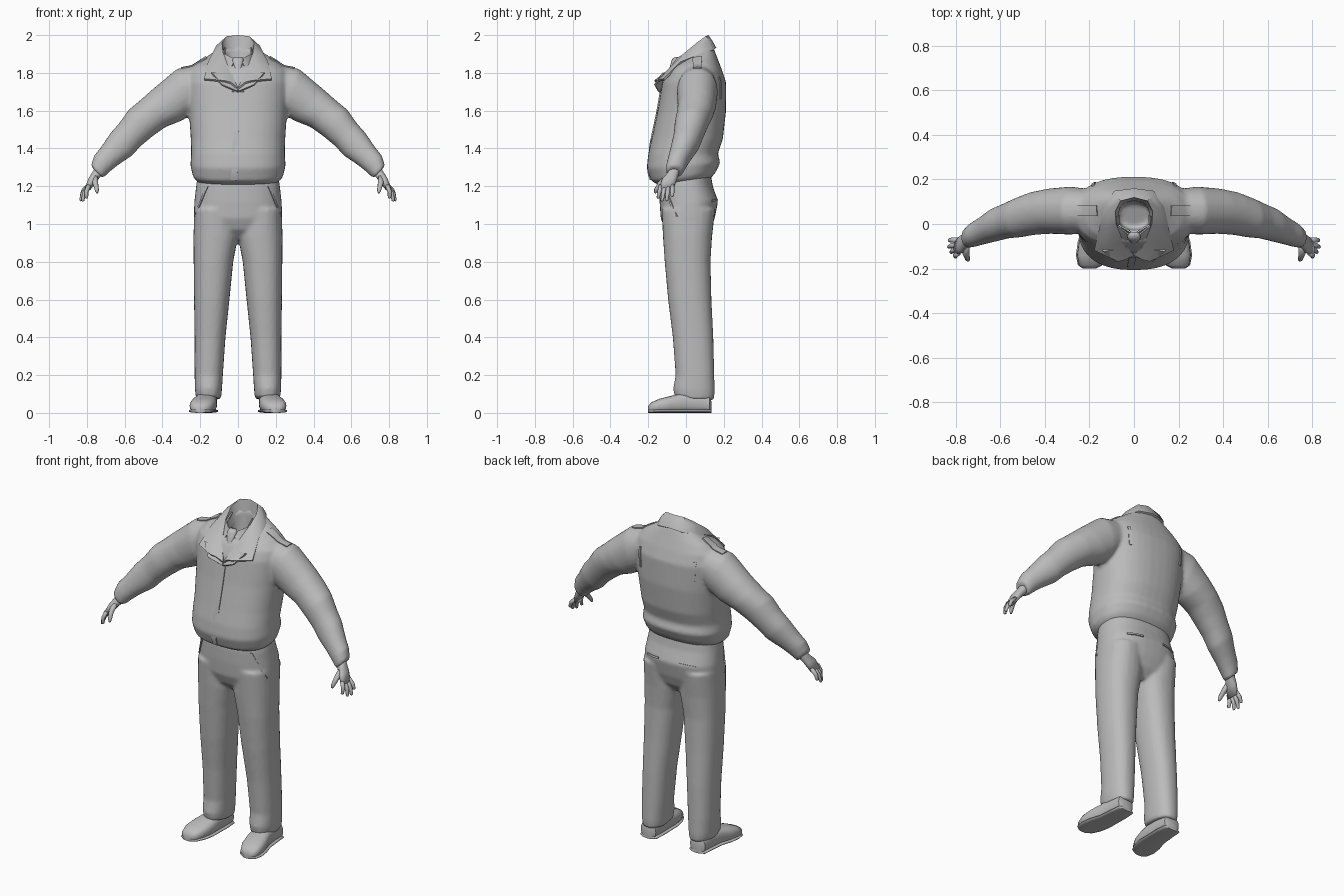
import bpy, bmesh, math
from mathutils import Vector

cube = bpy.data.objects.get("Cube")
if cube:
    bpy.data.objects.remove(cube, do_unlink=True)

grey = bpy.data.materials.new("plain grey")
grey.use_nodes = True
grey.diffuse_color = (0.5, 0.5, 0.5, 1)
grey.node_tree.nodes["Principled BSDF"].inputs["Base Color"].default_value = (0.5, 0.5, 0.5, 1)
X, Y, Z = Vector((1, 0, 0)), Vector((0, 1, 0)), Vector((0, 0, 1))


def loft(bm, sections, n=24, p=2.3):
    """Skin closed superellipse rings, each given as (centre, half axis, half axis)."""
    rings = []
    for c, u, v in sections:
        ring = []
        for i in range(n):
            a = math.tau * i / n
            co, si = math.cos(a), math.sin(a)
            ring.append(bm.verts.new(Vector(c)
                                     + u * math.copysign(abs(co) ** (2 / p), co)
                                     + v * math.copysign(abs(si) ** (2 / p), si)))
        rings.append(ring)
    for a, b in zip(rings, rings[1:]):
        for i in range(n):
            j = (i + 1) % n
            bm.faces.new((a[i], a[j], b[j], b[i]))
    bm.faces.new(rings[0])
    bm.faces.new(rings[-1])


def tube(bm, points, radii, n=8):
    pts = [Vector(q) for q in points]
    q = (pts[-1] - pts[0]).to_track_quat('Z', 'Y')
    loft(bm, [(c, q @ X * r, q @ Y * r) for c, r in zip(pts, radii)], n, 2)


def finish(name, bm):
    bmesh.ops.recalc_face_normals(bm, faces=bm.faces)
    me = bpy.data.meshes.new(name)
    bm.to_mesh(me)
    bm.free()
    me.materials.append(grey)
    me.shade_smooth()
    ob = bpy.data.objects.new(name, me)
    bpy.context.collection.objects.link(ob)
    return ob


def fuse(ob, voxel, rounds):
    m = ob.modifiers.new("fuse", 'REMESH')
    m.mode, m.voxel_size, m.use_smooth_shade = 'VOXEL', voxel, True
    s = ob.modifiers.new("soften", 'SMOOTH')
    s.factor, s.iterations = 0.5, rounds


def thicken(ob, amount, offset=1):
    m = ob.modifiers.new("cloth", 'SOLIDIFY')
    m.thickness, m.offset = amount, offset
    e = ob.modifiers.new("crisp", 'EDGE_SPLIT')
    e.split_angle = math.radians(50)


def sheet(name, rows, amount, mirror=False, target=None):
    """Cloth sheet through rows of points, optionally laid on a target."""
    bm = bmesh.new()
    grid = [[bm.verts.new(q) for q in r] for r in rows]
    for a, b in zip(grid, grid[1:]):
        for i in range(len(a) - 1):
            bm.faces.new((a[i], a[i + 1], b[i + 1], b[i]))
    ob = finish(name, bm)
    if mirror:
        m = ob.modifiers.new("mirror", 'MIRROR')
        m.use_clip, m.merge_threshold = True, 0.002
    if target:
        w = ob.modifiers.new("lay", 'SHRINKWRAP')
        w.target, w.wrap_method, w.offset = target, 'NEAREST_SURFACEPOINT', 0.003
    thicken(ob, amount, 0)
    return ob


def patch(name, a, b, width, target, mirror=True):
    """Thin strip from a to b, widened along the width vector."""
    a, b, w = Vector(a), Vector(b), Vector(width)
    rows = [[a.lerp(b, i / 12) + w * (j / 2 - 1) for j in range(5)] for i in range(13)]
    return sheet(name, rows, 0.006, mirror, target)


# Jacket: torso with hollow neck, plus both sleeves
# (z, half width, front y, back y, tilt)
torso = [(1.225, .215, -.15, .13, .12), (1.25, .238, -.185, .155, .12), (1.31, .252, -.208, .182, .08),
         (1.37, .248, -.2, .168, 0), (1.45, .25, -.182, .195, 0), (1.6, .26, -.15, .212, 0),
         (1.75, .272, -.125, .212, 0), (1.81, .262, -.1, .19, .05), (1.85, .22, -.08, .17, .15),
         (1.885, .15, -.06, .148, .4), (1.905, .1, -.045, .13, .6),
         (1.89, .075, -.03, .105, .6), (1.78, .07, -.02, .095, .4)]


def slab(z, hw, y0, y1, tilt=0, cx=0):
    return ((cx, (y0 + y1) / 2, z), X * hw, Vector((0, 1, tilt)) * (y1 - y0) / 2)


bm = bmesh.new()
loft(bm, [slab(*t) for t in torso], 40, 2.4)
# (x, y, z, depth radius, thickness radius)
sleeve = [(.14, .06, 1.765, .09, .09), (.285, .06, 1.7, .108, .128), (.375, .058, 1.63, .102, .114),
          (.45, .048, 1.585, .097, .098), (.515, .03, 1.535, .09, .095), (.57, .015, 1.475, .08, .084),
          (.62, -.002, 1.42, .075, .083), (.68, -.03, 1.36, .062, .066), (.72, -.048, 1.32, .055, .06),
          (.748, -.062, 1.275, .046, .046)]
for s in (1, -1):
    secs = []
    for k, (x, y, z, d, t) in enumerate(sleeve):
        slope = Vector((.3, 0, .95)) if k < 2 else Vector((.68, 0, .73))
        slope.x *= s
        secs.append(((s * x, y, z), Y * d, slope * t))
    loft(bm, secs, 24, 2.1)
jacket = finish("jacket", bm)
fuse(jacket, 0.011, 3)

# Trousers: seat and two legs
bm = bmesh.new()
seat = [(1.27, .212, -.13, .13), (1.2, .222, -.14, .142), (1.12, .231, -.14, .17),
        (1.03, .235, -.134, .152), (.97, .2, -.11, .13), (.92, .05, -.06, .09)]
loft(bm, [slab(*t) for t in seat], 36, 2.4)
# (z, inner x, outer x, front y, back y)
leg = [(1.08, .01, .232, -.13, .155), (.93, 0, .236, -.122, .138), (.8, .025, .235, -.113, .13),
       (.6, .045, .233, -.095, .135), (.4, .066, .23, -.07, .145), (.2, .08, .23, -.055, .15),
       (.12, .085, .228, -.068, .152), (.075, .09, .222, -.06, .148)]
for s in (1, -1):
    loft(bm, [slab(z, (b - a) / 2, f, k, -.08 if z < .15 else 0, s * (a + b) / 2)
              for z, a, b, f, k in leg], 24, 2.3)
trousers = finish("trousers", bm)
fuse(trousers, 0.011, 3)

for s, side in ((1, "left"), (-1, "right")):
    # Shoes with soles: (y, centre x, half width, height)
    shoe = [(.135, .165, .03, .06), (.125, .165, .05, .09), (.06, .165, .055, .11),
            (-.02, .17, .058, .105), (-.08, .18, .068, .09), (-.14, .19, .066, .075),
            (-.185, .197, .05, .055), (-.2, .2, .025, .035)]
    for name, grow, thick in (("shoe", 0, None), ("sole", .005, .02)):
        bm = bmesh.new()
        loft(bm, [((s * cx, y, (thick or h) / 2), X * (w + grow), Z * (thick or h) / 2)
                  for y, cx, w, h in shoe], 20, 2.7)
        ob = finish(side + "_" + name, bm)
        e = ob.modifiers.new("crisp", 'EDGE_SPLIT')
        e.split_angle = math.radians(50)

    # Hands: palm, four fingers and thumb
    bm = bmesh.new()
    palm = [(.73, -.055, 1.3, .03, .027), (.745, -.068, 1.268, .03, .026),
            (.77, -.088, 1.235, .04, .023), (.797, -.104, 1.185, .038, .016)]
    loft(bm, [((s * x, y, z), Y * a, Vector((s * .85, 0, .5)) * b) for x, y, z, a, b in palm], 14)
    tips = [(.803, -.148, 1.135), (.824, -.127, 1.12), (.835, -.103, 1.122), (.832, -.073, 1.145)]
    for i, (x, y, z) in enumerate(tips):
        tip = Vector((s * x, y, z))
        root = Vector((s * .79, -.132 + .02 * i, 1.205))
        mid = root.lerp(tip, .55) + Vector((s * .006, 0, .004))
        tube(bm, [root, mid, root.lerp(tip, .93), tip], [.012, .0115, .009, .004])
    tube(bm, [(s * .757, -.085, 1.255), (s * .755, -.135, 1.215), (s * .747, -.16, 1.178),
              (s * .745, -.165, 1.165)], [.017, .015, .011, .005])
    finish(side + "_hand", bm)

# Jacket collar: inner stand, fold line and spread points
stand = [(0, .11, 1.88), (.06, .095, 1.88), (.075, .05, 1.86), (.07, 0, 1.82), (.04, -.05, 1.76), (0, -.11, 1.7)]
fold = [(0, .12, 1.994), (.06, .105, 1.988), (.086, .06, 1.955), (.083, 0, 1.905), (.054, -.075, 1.825), (0, -.14, 1.715)]
edge = [(0, .155, 1.93), (.085, .145, 1.92), (.13, .08, 1.9), (.155, -.025, 1.855), (.178, -.115, 1.765), (.07, -.165, 1.755)]
middle = [(Vector(a) + Vector(b)) / 2 + Vector((.004, -.004, .012)) * (i > 0)
          for i, (a, b) in enumerate(zip(fold, edge))]
middle[0].x = 0
sheet("jacket_collar", [stand, fold, middle, edge], 0.012, True)

# Lapel under the collar
sheet("lapel", [[(.03, -.1, 1.79), (.14, -.12, 1.8)], [(.0, -.145, 1.7), (.085, -.165, 1.735)]], 0.01, True)

# Shirt front, shirt collar and tie
sheet("shirt_front", [[(0, -.045, 1.86), (.075, .0, 1.87)], [(0, -.105, 1.72), (.035, -.09, 1.75)]], 0.008, True)
sheet("shirt_collar", [[(.068, .04, 1.935), (.07, -.01, 1.9), (.012, -.055, 1.87)],
                       [(.085, .03, 1.89), (.08, -.04, 1.85), (.05, -.085, 1.805)]], 0.008, True)
bm = bmesh.new()
tie = [(1.885, .022, -.06, -.035), (1.87, .03, -.075, -.035), (1.825, .017, -.088, -.06),
       (1.78, .028, -.105, -.085), (1.7, .035, -.138, -.115)]
loft(bm, [slab(*t) for t in tie], 12, 2.6)
finish("tie", bm)

# Front closing strip, shoulder straps and back pleats
patch("front_strip", (-.004, -.15, 1.71), (-.022, -.215, 1.215), (.016, 0, 0), jacket, False)
patch("shoulder_strap", (.17, .058, 1.89), (.305, .06, 1.84), (0, .026, 0), jacket)
patch("back_pleat", (.2, .21, 1.79), (.19, .21, 1.66), (.01, 0, 0), jacket)

# Trouser pockets
patch("side_pocket", (.17, -.12, 1.2), (.225, -.05, 1.04), (.004, .005, 0), trousers)
patch("back_pocket", (.07, .17, 1.13), (.17, .15, 1.125), (0, 0, .006), trousers)
